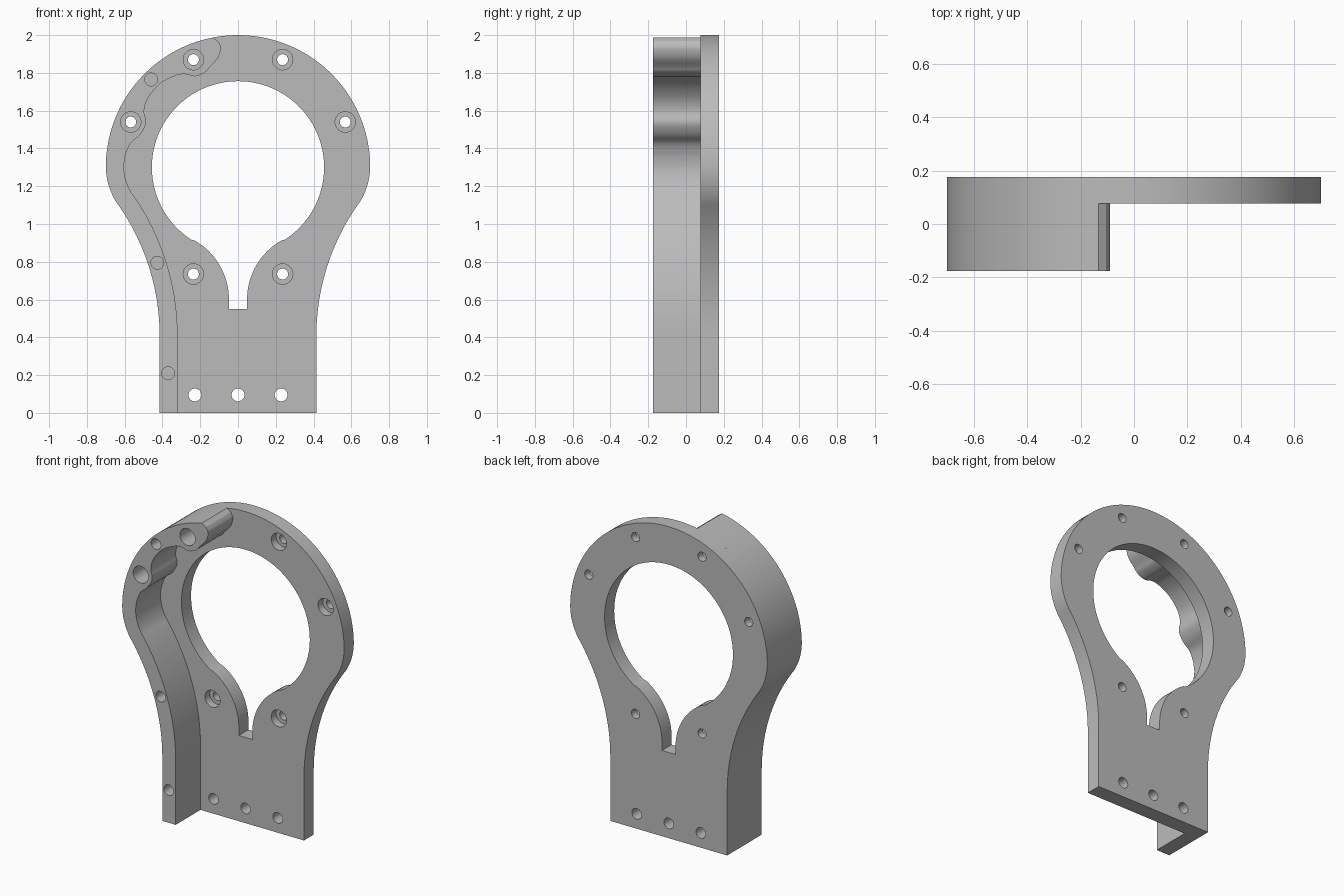
import bpy
import bmesh
from math import cos, sin, radians
from mathutils import Vector

if "Cube" in bpy.data.objects:
    bpy.data.objects.remove(bpy.data.objects["Cube"], do_unlink=True)

BACK, FACE, FRONT = 0.175, 0.077, -0.175   # y of plate back, plate face, rib front

grey = bpy.data.materials.new("plain grey")
grey.use_nodes = True
grey.diffuse_color = (0.5, 0.5, 0.5, 1)
grey.node_tree.nodes["Principled BSDF"].inputs["Base Color"].default_value = (0.5, 0.5, 0.5, 1)


def arc(cx, cz, r, a, b, step=3):
    n = max(2, round(abs(b - a) / step))
    angles = [radians(a + (b - a) * i / n) for i in range(n + 1)]
    return [(cx + r * cos(t), cz + r * sin(t)) for t in angles]


def circle(x, z, r):
    return arc(x, z, r, 0, 360, 9)[:-1]


def mirror(points):
    return [(-x, z) for x, z in points]


def spline(points, n=5):
    """Smooth curve through the points."""
    p = [Vector(q) for q in [points[0], *points, points[-1]]]
    out = []
    for a, b, c, d in zip(p, p[1:], p[2:], p[3:]):
        for i in range(n):
            t = i / n
            v = 0.5 * (2 * b + (c - a) * t + (2 * a - 5 * b + 4 * c - d) * t ** 2
                       + (3 * b - a - 3 * c + d) * t ** 3)
            out.append(tuple(v))
    return out + [points[-1]]


def prism(name, outlines, y0, y1):
    """Extrude closed x-z outlines from y0 to y1."""
    bm = bmesh.new()
    for outline in outlines:
        face = bm.faces.new([bm.verts.new((x, y0, z)) for x, z in outline])
        moved = bmesh.ops.extrude_face_region(bm, geom=[face])["geom"]
        verts = [v for v in moved if isinstance(v, bmesh.types.BMVert)]
        bmesh.ops.translate(bm, verts=verts, vec=(0, y1 - y0, 0))
        if face.is_valid and len(face.link_loops if hasattr(face, "link_loops") else face.loops) == 0:
            bm.faces.remove(face)
    # keep a cap at both ends
    bmesh.ops.holes_fill(bm, edges=bm.edges[:], sides=0)
    bmesh.ops.recalc_face_normals(bm, faces=bm.faces[:])
    mesh = bpy.data.meshes.new(name)
    bm.to_mesh(mesh)
    bm.free()
    mesh.materials.append(grey)
    obj = bpy.data.objects.new(name, mesh)
    bpy.context.collection.objects.link(obj)
    return obj


def cut(obj, cutters):
    bpy.ops.object.select_all(action="DESELECT")
    bpy.context.view_layer.objects.active = obj
    obj.select_set(True)
    for cutter in cutters:
        mod = obj.modifiers.new("cut", "BOOLEAN")
        mod.operation, mod.solver, mod.object = "DIFFERENCE", "EXACT", cutter
        bpy.ops.object.modifier_apply(modifier=mod.name)
    bpy.ops.object.shade_smooth_by_angle(angle=radians(25))


def side(inset, top):
    """Right edge of the body, from the foot up to the given angle on the ring."""
    return ([(0.415 - inset, 0)]
            + arc(1.615, 0.41, 1.2 + inset, 180, 145)
            + arc(0.33, 1.31, 0.37 - inset, -35, 0)[1:]
            + (arc(0, 1.3, 0.7 - inset, 3, top) if top else []))


# Mounting plate: ring with a flared foot
right = side(0, 90)
plate = prism("mounting_plate", [right + mirror(right[:-1])[::-1]], FACE, BACK)

# Side rib: follows the left edge, bulging round two screw bosses
inner = side(0.095, 0) + spline([
    (0.597, 1.363), (0.57, 1.426), (0.518, 1.474), (0.487, 1.535), (0.497, 1.60),
    (0.475, 1.67), (0.412, 1.743), (0.333, 1.785), (0.28, 1.793), (0.227, 1.782),
    (0.174, 1.803), (0.148, 1.833), (0.106, 1.88), (0.09, 1.933), (0.105, 1.968)])
rib = prism("side_rib", [mirror(side(0, 79) + inner[::-1])], FRONT, FACE)

# Keyhole opening: round bore running into a narrow slot
half = ([(0.048, 0.55)] + arc(0.408, 0.6, 0.36, 180, 120)
        + arc(0, 1.3, 0.456, -60, 90)[1:])
opening = prism("opening_cutter", [half + mirror(half[:-1])[::-1]], -0.3, 0.3)

# Screw holes with counterbores, foot holes and blind rib holes
screws = [(s * x, z) for s in (-1, 1) for x, z in ((0.236, 1.87), (0.568, 1.54), (0.236, 0.735))]
foot = [(x, 0.095) for x in (-0.228, 0, 0.228)]
blind = [(-0.46, 1.765), (-0.427, 0.795), (-0.37, 0.21)]
wide = prism("counterbore_cutter", [circle(x, z, 0.054) for x, z in screws], -0.3, 0.127)
narrow = prism("hole_cutter", [circle(x, z, 0.029) for x, z in screws]
               + [circle(x, z, 0.034) for x, z in foot], -0.3, 0.3)
pins = prism("pin_cutter", [circle(x, z, 0.034) for x, z in blind], -0.3, -0.03)

cut(plate, [opening, wide, narrow])
cut(rib, [wide, pins])
for cutter in (opening, wide, narrow, pins):
    bpy.data.objects.remove(cutter, do_unlink=True)
